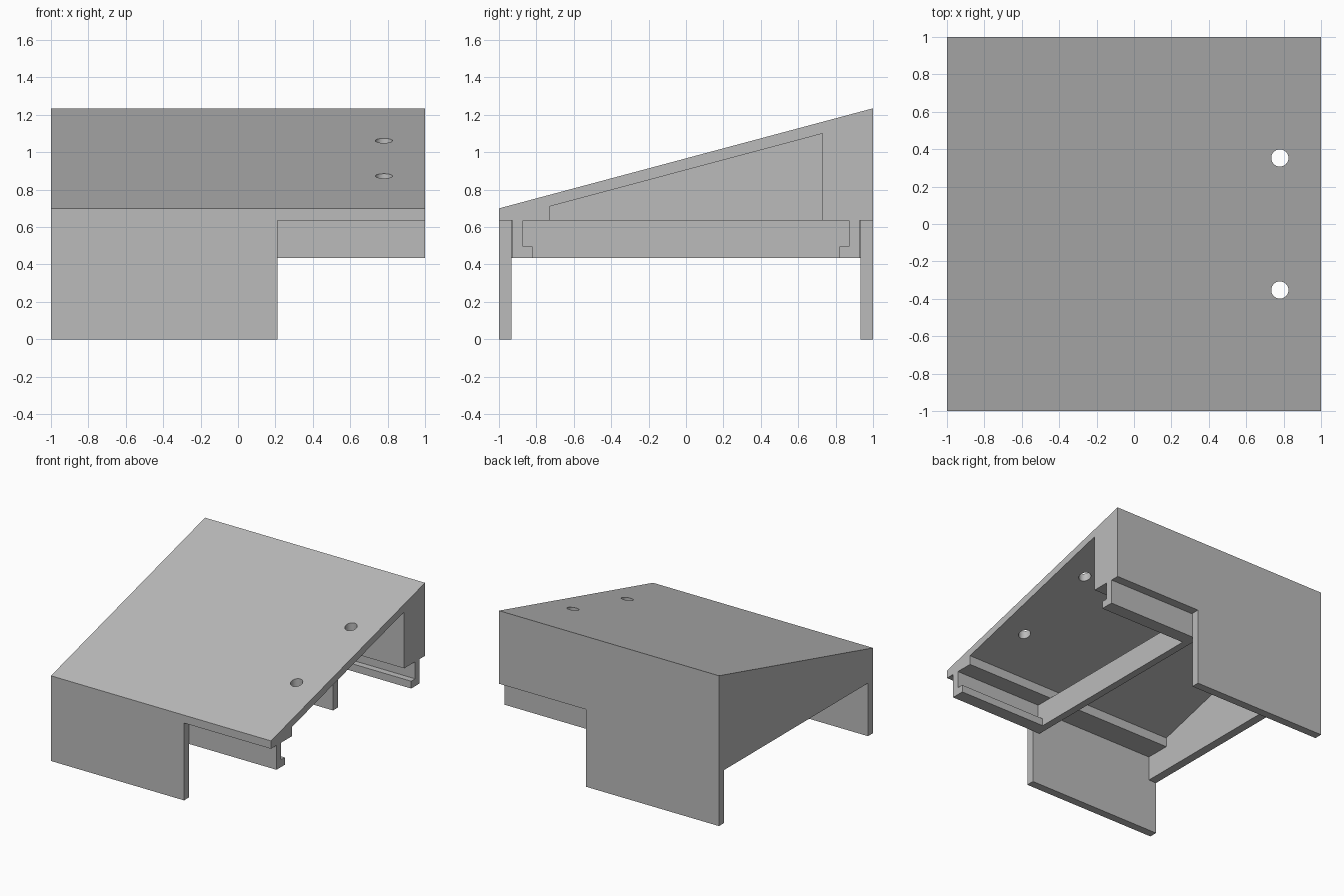
import bpy, bmesh, math

cube = bpy.data.objects.get("Cube")
if cube:
    bpy.data.objects.remove(cube, do_unlink=True)

grey = bpy.data.materials.new("plain_grey")
grey.use_nodes = True
COLOUR = (0.5, 0.5, 0.5, 1)
grey.diffuse_color = COLOUR
grey.node_tree.nodes["Principled BSDF"].inputs["Base Color"].default_value = COLOUR

UNDER, LOW = 0.635, 0.435      # underside of hood, bottom of rails
LEG_END, INNER = 0.21, 0.93    # end of side skirts, inner wall position


def prism(name, profile, x0, x1):
    """Extrude a (y, z) profile along x."""
    bm = bmesh.new()
    face = bm.faces.new([bm.verts.new((x0, y, z)) for y, z in profile])
    ext = bmesh.ops.extrude_face_region(bm, geom=[face])
    moved = [v for v in ext["geom"] if isinstance(v, bmesh.types.BMVert)]
    bmesh.ops.translate(bm, verts=moved, vec=(x1 - x0, 0, 0))
    bmesh.ops.recalc_face_normals(bm, faces=bm.faces)
    mesh = bpy.data.meshes.new(name)
    bm.to_mesh(mesh)
    bm.free()
    mesh.materials.append(grey)
    obj = bpy.data.objects.new(name, mesh)
    bpy.context.collection.objects.link(obj)
    return obj


def block(name, x0, x1, y0, y1, z0, z1):
    return prism(name, [(y0, z0), (y1, z0), (y1, z1), (y0, z1)], x0, x1)


def combine(target, tool, operation):
    """Apply a boolean, then discard the tool object."""
    mod = target.modifiers.new(operation.lower(), "BOOLEAN")
    mod.operation, mod.solver, mod.object = operation, "EXACT", tool
    bpy.context.view_layer.objects.active = target
    bpy.ops.object.modifier_apply(modifier=mod.name)
    bpy.data.objects.remove(tool, do_unlink=True)


def tidy(obj):
    """Merge coplanar faces left by the booleans."""
    bm = bmesh.new()
    bm.from_mesh(obj.data)
    bmesh.ops.remove_doubles(bm, verts=bm.verts, dist=0.0001)
    bmesh.ops.dissolve_limit(bm, angle_limit=math.radians(0.5),
                             verts=bm.verts, edges=bm.edges)
    bm.to_mesh(obj.data)
    bm.free()


# Sloped hood with a closed end and two side skirts
hood = prism("sloped_hood", [(-1, UNDER), (1, UNDER), (1, 1.235), (-1, 0.7)], -1, 1)
combine(hood, block("end_wall", -1, -INNER, -1, 1, LOW, 0.65), "UNION")
for side in (-1, 1):
    y0, y1 = sorted((side, side * (INNER + 0.004)))
    combine(hood, block("skirt", -1, LEG_END, y0, y1, 0, 0.65), "UNION")

# Hollow that follows the slope and is open at the right-hand end
hollow = prism("hollow", [(-0.73, 0.4), (0.73, 0.4), (0.73, 1.1), (-0.73, 0.71)],
               -INNER, 1.2)
combine(hood, hollow, "DIFFERENCE")

# Two drilled holes
for y in (-0.353, 0.353):
    bpy.ops.mesh.primitive_cylinder_add(vertices=48, radius=0.046, depth=2,
                                        location=(0.78, y, 1))
    drill = bpy.context.object
    drill.data.materials.append(grey)
    combine(hood, drill, "DIFFERENCE")
tidy(hood)
bpy.context.view_layer.objects.active = hood
hood.select_set(True)
bpy.ops.object.shade_smooth_by_angle(angle=math.radians(20))

# Slide frame: two lipped rails joined by a crossbar
frame = block("slide_frame", 0.15, LEG_END, -0.9, 0.9, LOW, UNDER)
for side in (-1, 1):
    shape = [(0.928, LOW), (0.82, LOW), (0.82, 0.495), (0.872, 0.495),
             (0.872, UNDER), (0.928, UNDER)]
    rail = prism("rail", [(side * y, z) for y, z in shape], 0.15, 1)
    combine(frame, rail, "UNION")
tidy(frame)
